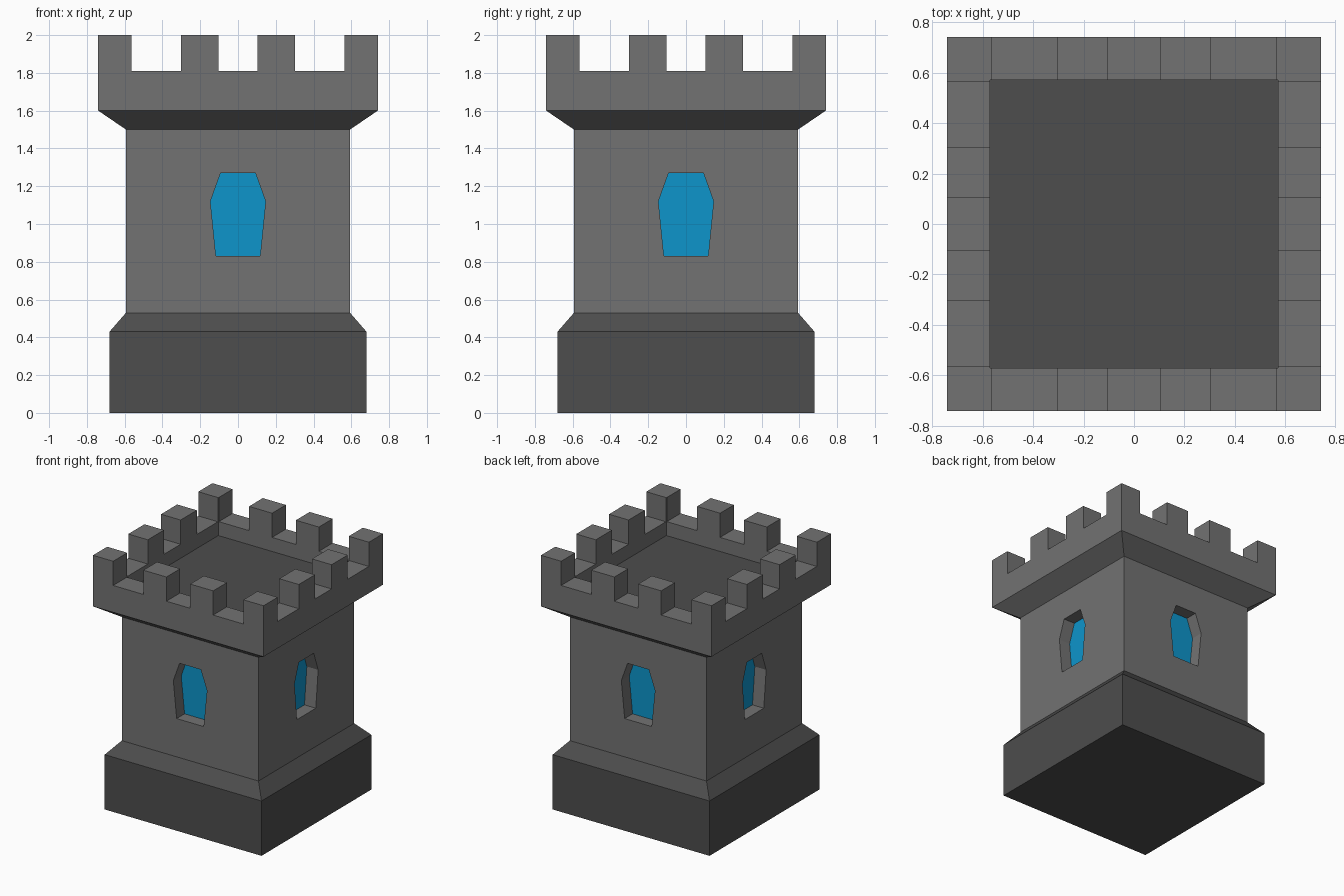
import bpy, bmesh
from math import pi
from mathutils import Matrix, Vector

if "Cube" in bpy.data.objects:
    bpy.data.objects.remove(bpy.data.objects["Cube"])


def material(name, rgb):
    m = bpy.data.materials.new(name)
    m.diffuse_color = (*rgb, 1)
    m.use_nodes = True
    m.node_tree.nodes["Principled BSDF"].inputs["Base Color"].default_value = m.diffuse_color
    return m


LIGHT = material("light_stone", (0.17, 0.17, 0.17))
DARK = material("dark_stone", (0.075, 0.075, 0.075))
BLUE = material("blue_glass", (0.004, 0.30, 0.60))


def finish(name, bm, *mats):
    bmesh.ops.recalc_face_normals(bm, faces=bm.faces)
    me = bpy.data.meshes.new(name)
    bm.to_mesh(me)
    bm.free()
    for m in mats:
        me.materials.append(m)
    ob = bpy.data.objects.new(name, me)
    bpy.context.collection.objects.link(ob)
    return ob


def square_tower(name, profile, mats):
    """Sweep (half width, z) pairs round a square; the last cap uses the last material."""
    bm = bmesh.new()
    rings = [[bm.verts.new((sx * h, sy * h, z))
              for sx, sy in ((-1, -1), (1, -1), (1, 1), (-1, 1))] for h, z in profile]
    for a, b in zip(rings, rings[1:]):
        for i in range(4):
            j = (i + 1) % 4
            bm.faces.new((a[i], a[j], b[j], b[i]))
    bm.faces.new(rings[0][::-1])
    bm.faces.new(rings[-1]).material_index = len(mats) - 1
    return finish(name, bm, *mats)


def cut(target, cutter):
    cutter.hide_render = True
    cutter.hide_set(True)
    mod = target.modifiers.new(cutter.name, "BOOLEAN")
    mod.operation = "DIFFERENCE"
    mod.solver = "EXACT"
    mod.object = cutter


# Dark plinth
square_tower("base", [(0.68, 0), (0.68, 0.43), (0.593, 0.53)], [DARK])

# Shaft, flared parapet and sunken dark roof floor
tower = square_tower("tower", [(0.593, 0.53), (0.593, 1.5), (0.74, 1.6), (0.74, 2.0),
                               (0.57, 2.0), (0.57, 1.7)], [LIGHT, DARK])

# Crenel gaps, cut straight through opposite walls
for axis in "xy":
    bm = bmesh.new()
    for centre, width in ((-0.434, 0.262), (0, 0.206), (0.434, 0.262)):
        bmesh.ops.create_cube(bm, size=1, matrix=Matrix.Translation((centre, 0, 2.01))
                              @ Matrix.Diagonal((width, 2, 0.4, 1)))
    if axis == "y":
        bm.transform(Matrix.Rotation(pi / 2, 4, "Z"))
    cut(tower, finish("crenel_cutter_" + axis, bm, LIGHT))

# Window recesses on all four sides with blue panes at the back
half = [(0.117, 0.83), (0.146, 1.12), (0.092, 1.27)]
outline = half + [(-x, z) for x, z in reversed(half)]
FACE, BACK = -0.593, -0.493
niches, panes = bmesh.new(), bmesh.new()
for k in range(4):
    rot = Matrix.Rotation(k * pi / 2, 4, "Z")
    for bm, y0, y1 in ((niches, FACE - 0.1, BACK), (panes, BACK - 0.002, BACK + 0.02)):
        f = bm.faces.new([bm.verts.new(rot @ Vector((x, y0, z))) for x, z in outline])
        new = bmesh.ops.extrude_face_region(bm, geom=[f], use_keep_orig=True)["geom"]
        bmesh.ops.translate(bm, vec=rot.to_3x3() @ Vector((0, y1 - y0, 0)),
                            verts=[v for v in new if isinstance(v, bmesh.types.BMVert)])
cut(tower, finish("window_cutter", niches, LIGHT))
finish("window_panes", panes, BLUE)
